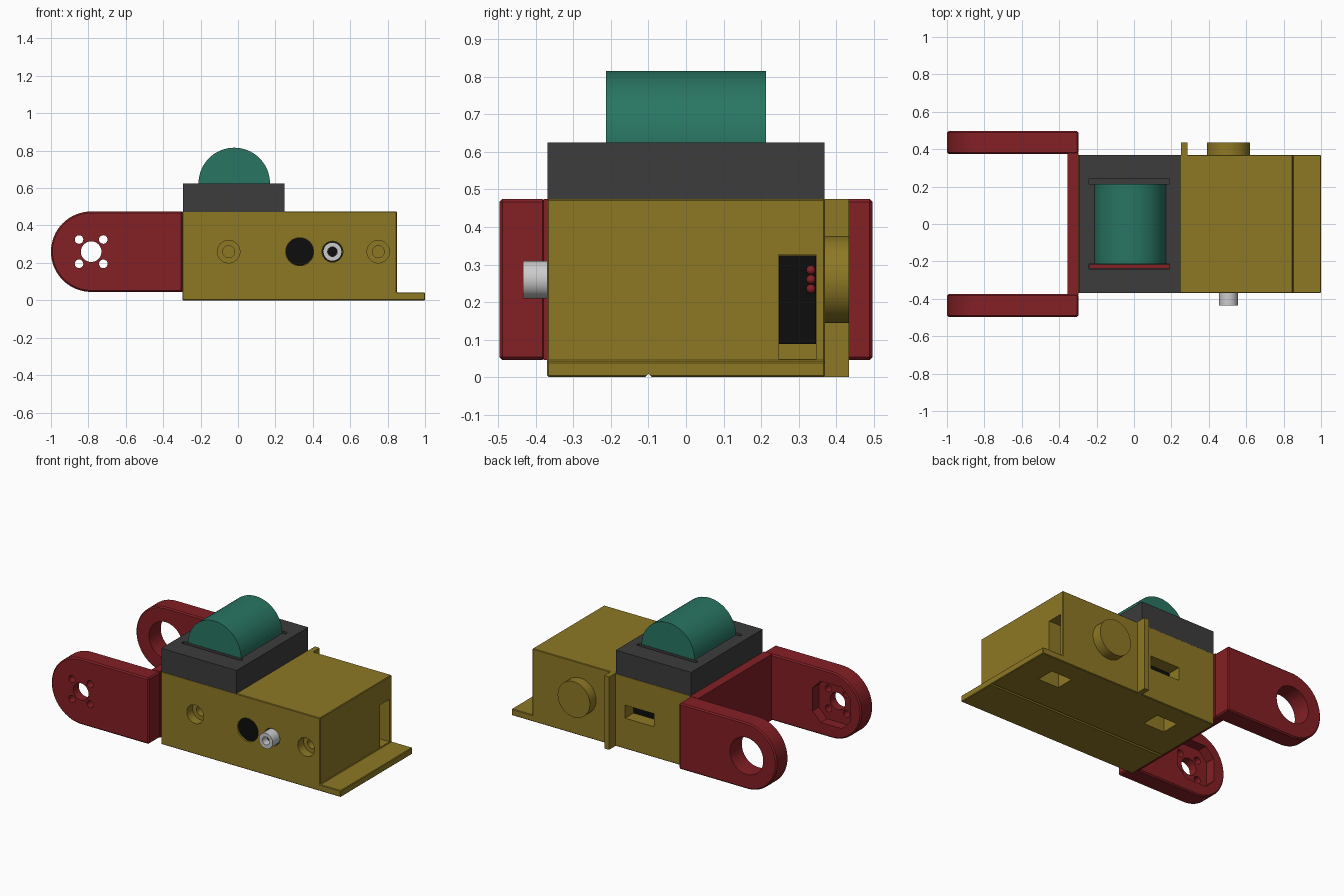
import bpy, bmesh
from math import pi, sin, cos, radians
from mathutils import Matrix

if "Cube" in bpy.data.objects:
    bpy.data.objects.remove(bpy.data.objects["Cube"])


def material(name, rgb):
    m = bpy.data.materials.new(name)
    m.diffuse_color = (*rgb, 1)
    m.use_nodes = True
    m.node_tree.nodes["Principled BSDF"].inputs["Base Color"].default_value = m.diffuse_color
    return m


OLIVE = material("olive", (0.27, 0.19, 0.018))
RED = material("red", (0.23, 0.014, 0.018))
TEAL = material("teal", (0.022, 0.18, 0.125))
DARK = material("charcoal", (0.045, 0.045, 0.045))
BLACK = material("black", (0.004, 0.004, 0.004))


def finish(name, bm, mat=None):
    bmesh.ops.recalc_face_normals(bm, faces=bm.faces)
    me = bpy.data.meshes.new(name)
    bm.to_mesh(me)
    bm.free()
    ob = bpy.data.objects.new(name, me)
    bpy.context.collection.objects.link(ob)
    if mat:
        me.materials.append(mat)
    return ob


def box(name, x, y, z, mat=None):
    bm = bmesh.new()
    bmesh.ops.create_cube(bm, size=1)
    for v in bm.verts:
        v.co = [lo + (c + 0.5) * (hi - lo) for c, (lo, hi) in zip(v.co, (x, y, z))]
    return finish(name, bm, mat)


def rod(name, x, z, r, y, mat=None, n=48):
    """Cylinder lying along y."""
    bm = bmesh.new()
    bmesh.ops.create_cone(bm, cap_ends=True, segments=n, radius1=r, radius2=r, depth=y[1] - y[0],
                          matrix=Matrix.Translation((x, (y[0] + y[1]) / 2, z)) @ Matrix.Rotation(pi / 2, 4, 'X'))
    return finish(name, bm, mat)


def prism(name, pts, y, mat=None):
    """Extrude an x-z outline along y."""
    bm = bmesh.new()
    f = bm.faces.new([bm.verts.new((px, y[0], pz)) for px, pz in pts])
    new = bmesh.ops.extrude_face_region(bm, geom=[f])["geom"]
    bmesh.ops.translate(bm, vec=(0, y[1] - y[0], 0), verts=[g for g in new if isinstance(g, bmesh.types.BMVert)])
    return finish(name, bm, mat)


def activate(ob):
    bpy.ops.object.select_all(action='DESELECT')
    ob.select_set(True)
    bpy.context.view_layer.objects.active = ob


def apply(ob, mod):
    activate(ob)
    bpy.ops.object.modifier_apply(modifier=mod.name)


def cut(ob, *cutters):
    for c in cutters:
        mod = ob.modifiers.new("cut", 'BOOLEAN')
        mod.operation, mod.solver, mod.object = 'DIFFERENCE', 'EXACT', c
        apply(ob, mod)
        bpy.data.objects.remove(c)


def bevel(ob, width):
    mod = ob.modifiers.new("bevel", 'BEVEL')
    mod.width, mod.segments, mod.limit_method, mod.angle_limit = width, 1, 'ANGLE', radians(40)
    apply(ob, mod)


def smooth(*obs):
    for ob in obs:
        activate(ob)
        bpy.ops.object.shade_smooth_by_angle(angle=radians(30))


AXIS = 0.26      # height of the joint axis
PIVOT = -0.785   # x of the bracket pivot

# Main body with projecting base tongue
body = prism("body", [(-0.297, 0), (1, 0), (1, 0.042), (0.85, 0.042), (0.85, 0.475), (-0.297, 0.475)],
             (-0.37, 0.37), OLIVE)
bevel(body, 0.004)
for x in (-0.05, 0.75):   # counterbored screw holes and nut traps
    cut(body, rod("c", x, AXIS, 0.06, (-0.5, -0.31)), rod("c", x, AXIS, 0.032, (-0.5, -0.2)),
        box("c", (x - 0.075, x + 0.075), (0.12, 0.24), (-0.1, 0.12)))
cut(body,
    rod("c", 0.33, AXIS, 0.075, (-0.5, -0.345)),             # cable port
    rod("c", 0.505, AXIS, 0.056, (-0.5, -0.33)),             # shaft port
    box("c", (0.6, 0.9), (0.247, 0.348), (0.048, 0.325)),    # end window
    box("c", (-0.03, 0.18), (0.27, 0.5), (0.2, 0.285)))      # rear slot
groove = box("c", (-1, 2), (-0.006, 0.006), (-0.006, 0.006))
groove.matrix_world = Matrix.Translation((0, -0.1, 0)) @ Matrix.Rotation(pi / 4, 4, 'X')
bpy.context.view_layer.update()
cut(body, groove)

# Black inner parts seen through the openings
rod("cable_port_floor", 0.33, AXIS, 0.074, (-0.36, -0.34), BLACK)
rod("shaft_port_floor", 0.505, AXIS, 0.055, (-0.345, -0.325), BLACK)
box("end_window_servo", (0.58, 0.66), (0.248, 0.347), (0.088, 0.324), BLACK)
box("rear_slot_servo", (-0.029, 0.179), (0.25, 0.285), (0.201, 0.284), BLACK)
for i in range(3):
    bm = bmesh.new()
    bmesh.ops.create_uvsphere(bm, u_segments=16, v_segments=8, radius=0.0125,
                              matrix=Matrix.Translation((0.66, 0.333, 0.235 + 0.025 * i)))
    smooth(finish(f"wire_{i + 1}", bm, RED))

# Hollow output shaft, rear pivot knob and rear fin
shaft = rod("output_shaft", 0.505, AXIS, 0.05, (-0.435, -0.34))
cut(shaft, rod("c", 0.505, AXIS, 0.026, (-0.5, -0.375)))
rod_floor = rod("shaft_bore_floor", 0.505, AXIS, 0.0255, (-0.385, -0.372), BLACK)
knob = rod("pivot_knob", 0.505, AXIS, 0.116, (0.36, 0.435), OLIVE)
box("rear_fin", (0.25, 0.285), (0.365, 0.435), (0, 0.475), OLIVE)

# Bracket arms: rounded ends, one drilled for a horn, one bored for the knob
R = 0.215
outline = [(-0.297, AXIS + R), (-0.297, AXIS - R)] + [
    (PIVOT - R * sin(a), AXIS - R * cos(a)) for a in (pi * i / 32 for i in range(33))]
front_arm = prism("front_arm", outline, (-0.497, -0.375), RED)
rear_arm = prism("rear_arm", outline, (0.375, 0.497), RED)
for arm in (front_arm, rear_arm):
    bevel(arm, 0.008)
cut(rear_arm, rod("c", PIVOT, AXIS, 0.12, (0.3, 0.6)))
h, k = 0.135, 0.075
pocket = [(PIVOT + sx * a, AXIS + sz * b) for sx, sz, a, b in (
    (1, 1, h, k), (1, 1, k, h), (-1, 1, k, h), (-1, 1, h, k),
    (-1, -1, h, k), (-1, -1, k, h), (1, -1, k, h), (1, -1, h, k))]
cut(front_arm, prism("c", pocket, (-0.44, -0.3)), rod("c", PIVOT, AXIS, 0.055, (-0.6, -0.3)),
    *[rod("c", PIVOT + sx * 0.065, AXIS + sz * 0.065, 0.023, (-0.6, -0.3), n=20)
      for sx in (-1, 1) for sz in (-1, 1)])
box("bracket_web", (-0.355, -0.296), (-0.38, 0.38), (AXIS - R, AXIS + R), RED)

# Sensor housing with two slots, and the half-sunk roller
housing = box("top_housing", (-0.295, 0.248), (-0.369, 0.369), (0.47, 0.625), DARK)
for s in (-1, 1):
    cut(housing, box("c", (-0.24, 0.19), tuple(sorted((s * 0.215, s * 0.24))), (0.53, 0.7)))
box("slot_strip", (-0.239, 0.189), (-0.239, -0.216), (0.52, 0.56), RED)
roller = rod("roller", -0.02, 0.625, 0.191, (-0.213, 0.213), TEAL, 64)
cut(roller, box("c", (-1, 1), (-1, 1), (0, 0.62)))

smooth(body, shaft, knob, front_arm, rear_arm, roller)
